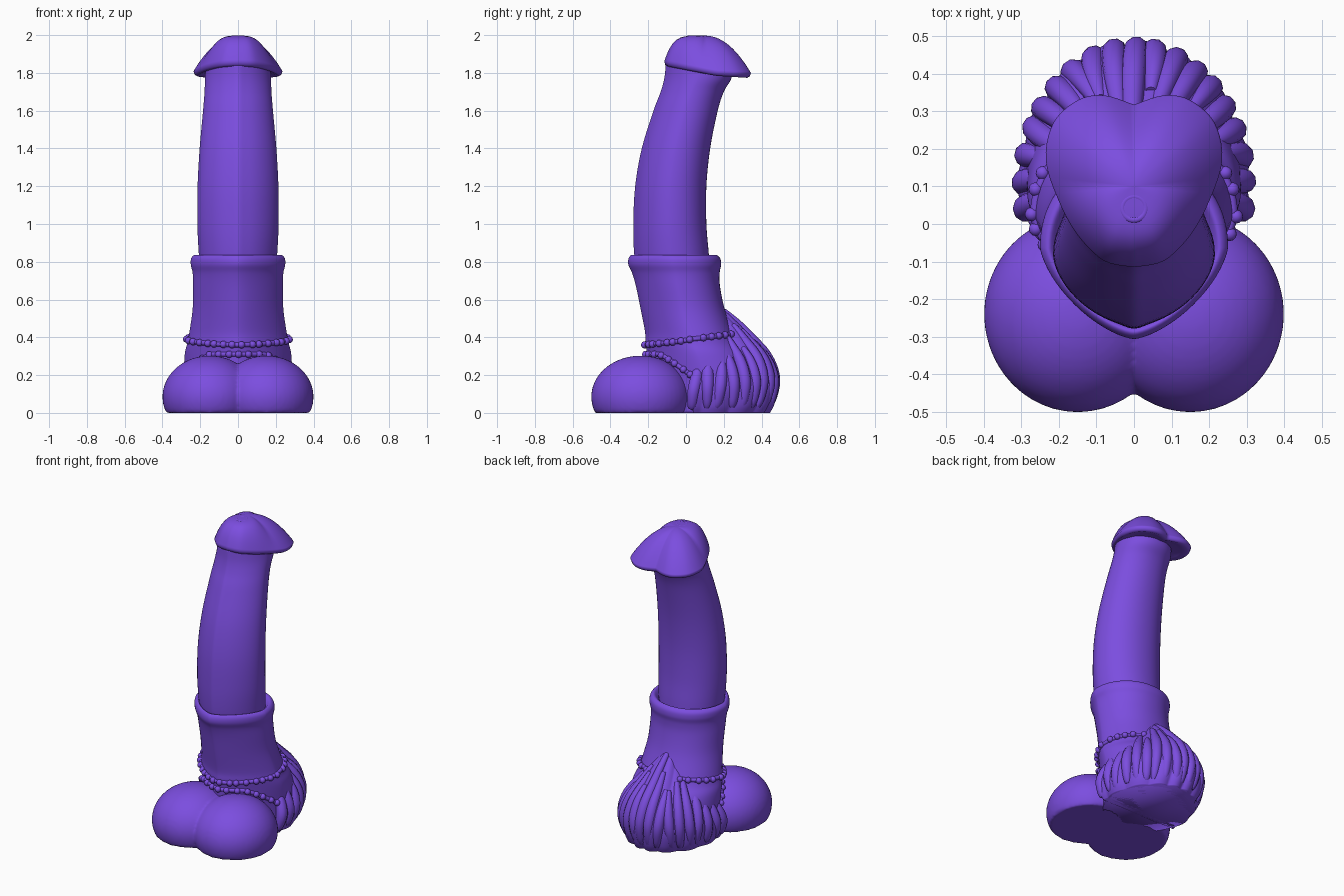
import bpy, bmesh, math, random
from math import sin, cos, pi, copysign
from mathutils import Vector

random.seed(4)
if "Cube" in bpy.data.objects:
    bpy.data.objects.remove(bpy.data.objects["Cube"])

purple = bpy.data.materials.new("violet")
purple.use_nodes = True
colour = (0.2, 0.075, 0.74, 1)
purple.diffuse_color = colour
purple.node_tree.nodes["Principled BSDF"].inputs["Base Color"].default_value = colour


def finish(name, bm):
    bmesh.ops.recalc_face_normals(bm, faces=bm.faces)
    mesh = bpy.data.meshes.new(name)
    bm.to_mesh(mesh)
    bm.free()
    mesh.materials.append(purple)
    for p in mesh.polygons:
        p.use_smooth = True
    obj = bpy.data.objects.new(name, mesh)
    bpy.context.collection.objects.link(obj)
    return obj


def loft(name, rings):
    """Skin a stack of closed rings and cap both ends."""
    bm = bmesh.new()
    loops = [[bm.verts.new(p) for p in ring] for ring in rings]
    n = len(loops[0])
    for a, b in zip(loops, loops[1:]):
        for i in range(n):
            j = (i + 1) % n
            bm.faces.new((a[i], a[j], b[j], b[i]))
    bm.faces.new(loops[0])
    bm.faces.new(loops[-1])
    return finish(name, bm)


def smooth_rows(rows, steps=6):
    """Catmull-Rom refinement of a list of tuples."""
    out = []
    for i in range(len(rows) - 1):
        quad = [rows[max(i - 1, 0)], rows[i], rows[i + 1], rows[min(i + 2, len(rows) - 1)]]
        for k in range(steps):
            t = k / steps
            out.append(tuple(
                b + t * ((c - a) + t * ((2*a - 5*b + 4*c - d) + t * (3*b - a - 3*c + d))) / 2
                for a, b, c, d in zip(*quad)))
    return out + [rows[-1]]


def section(row, angle, power, ridge=0.0):
    """Cross-section point: round at the back, pointed at the front."""
    z, front, back, width = row
    c, s = cos(angle), sin(angle)
    e = 2 / (power if s < 0 else 2.1)
    x = width * copysign(abs(c) ** e, c)
    y = (front + back) / 2 + (back - front) / 2 * copysign(abs(s) ** e, s)
    if s < 0:
        y -= ridge * math.exp(-(x / 0.03) ** 2)
    return Vector((x, y, z))


def tube_rings(rows, power, ridge=0.0, n=72):
    return [[section(r, 2 * pi * i / n, power, ridge) for i in range(n)] for r in rows]


# Sleeve and lower body: height, front, back, half width
sleeve_rows = smooth_rows([
    (0, -.20, .40, .27), (.15, -.20, .42, .285), (.30, -.205, .34, .283),
    (.37, -.215, .28, .268), (.43, -.217, .25, .257), (.55, -.24, .205, .24),
    (.67, -.265, .18, .238), (.74, -.285, .178, .24), (.785, -.305, .186, .25),
    (.82, -.303, .18, .247), (.835, -.285, .155, .225), (.80, -.26, .12, .20)])
loft("sleeve", tube_rings(sleeve_rows, 1.5))

# Curved column
column_rows = smooth_rows([
    (.76, -.255, .125, .20), (.85, -.268, .12, .208), (1.0, -.272, .108, .215),
    (1.2, -.262, .108, .214), (1.4, -.227, .128, .203), (1.6, -.165, .168, .185),
    (1.7, -.127, .20, .177), (1.77, -.108, .24, .175), (1.84, -.10, .25, .17)])
loft("column", tube_rings(column_rows, 1.7, 0.007))

# Heart-shaped cap: half outline from front to back, mirrored
half = smooth_rows([(0, -.115), (.08, -.098), (.15, -.03), (.2, .06), (.235, .17),
                    (.215, .27), (.15, .33), (.08, .343), (0, .318)], 5)
outline = half + [(-x, y) for x, y in half[-2:0:-1]]
CAP_Y = 0.1


def rim_height(y):
    return 1.86 - 0.05 * min(1, (y + .115) / .28) - 0.01 * max(0, (y - .17) / .17)


def cap_ring(scale, drop=None):
    ring = []
    for x, y in outline:
        rim = rim_height(y)
        if drop is None:
            blend = max(0, min(1, (CAP_Y - y) / .2))
            z = rim + (1.997 - rim) * (1 - scale ** (2.1 + 3 * blend))
        else:
            z = rim + drop
        ring.append((x * scale, CAP_Y + (y - CAP_Y) * scale, z))
    return ring


cap_rings = [cap_ring(.6, .0), cap_ring(.8, -.015), cap_ring(.92, -.026), cap_ring(.975, -.018)]
cap_rings += [cap_ring(s) for s in (1, .985, .96, .92, .87, .8, .7, .6, .5, .4, .3, .2, .1, .03)]
loft("cap", cap_rings)


def ring_torus(name, centre, major, minor, n=32, m=10):
    bm = bmesh.new()
    grid = [[bm.verts.new(Vector(centre) + Vector((
        (major + minor * cos(v)) * cos(u), (major + minor * cos(v)) * sin(u), minor * sin(v))))
        for v in (2 * pi * j / m for j in range(m))] for u in (2 * pi * i / n for i in range(n))]
    for i in range(n):
        for j in range(m):
            a, b = grid[i], grid[(i + 1) % n]
            k = (j + 1) % m
            bm.faces.new((a[j], b[j], b[k], a[k]))
    return finish(name, bm)


ring_torus("cap_ring", (0, .042, 1.988), .031, .01)


def ellipsoid(bm, centre, radii, u=16, v=10):
    verts = bmesh.ops.create_uvsphere(bm, u_segments=u, v_segments=v, radius=1)["verts"]
    for w in verts:
        w.co = Vector([c + r * k for c, r, k in zip(centre, radii, w.co)])


# Two rounded front lobes, fused and cut flat at the floor
bm = bmesh.new()
for side in (-1, 1):
    ellipsoid(bm, (side * .15, -.24, .085), (.25, .262, .218), 48, 32)
bmesh.ops.bisect_plane(bm, geom=bm.verts[:] + bm.edges[:] + bm.faces[:],
                       plane_co=(0, 0, 0), plane_no=(0, 0, -1), clear_outer=True)
bmesh.ops.holes_fill(bm, edges=[e for e in bm.edges if e.is_boundary])
lobes = finish("front_lobes", bm)
remesh = lobes.modifiers.new("fuse", 'REMESH')
remesh.mode = 'VOXEL'
remesh.voxel_size = 0.012
remesh.use_smooth_shade = True
soften = lobes.modifiers.new("soften", 'SMOOTH')
soften.factor = 0.5
soften.iterations = 4


# Beaded straps that follow the sleeve surface
def on_sleeve(angle, z):
    for a, b in zip(sleeve_rows, sleeve_rows[1:]):
        if a[0] <= z <= b[0]:
            t = (z - a[0]) / (b[0] - a[0])
            return section([p + t * (q - p) for p, q in zip(a, b)], angle, 1.5)


def cord(name, points, radii, closed=False):
    data = bpy.data.curves.new(name, 'CURVE')
    data.dimensions = '3D'
    data.bevel_depth = 1
    data.bevel_resolution = 3
    data.use_fill_caps = True
    line = data.splines.new('POLY')
    line.points.add(len(points) - 1)
    for p, co, r in zip(line.points, points, radii):
        p.co = (*co, 1)
        p.radius = r
    line.use_cyclic_u = closed
    line.use_smooth = True
    data.materials.append(purple)
    obj = bpy.data.objects.new(name, data)
    bpy.context.collection.objects.link(obj)
    return obj


def strap(name, path, count, closed):
    pts = [path(i / 96) for i in range(96 if closed else 97)]
    cord(name, pts, [.013] * len(pts), closed)
    # space the beads evenly along the strap
    bm = bmesh.new()
    length = sum((b - a).length for a, b in zip(pts, pts[1:]))
    walked, gap = 0, length / count
    for a, b in zip(pts, pts[1:]):
        walked += (b - a).length
        if walked >= gap:
            walked -= gap
            out = Vector((b.x, b.y - .03, 0)).normalized() * .008
            ellipsoid(bm, b + out, (.019, .019, .019), 12, 8)
    finish(name + "_beads", bm)


strap("upper_strap", lambda t: on_sleeve(2 * pi * t, .39 + .03 * sin(2 * pi * t)), 30, True)


def lower_path(t):
    k = 2 * t - 1
    return on_sleeve(-pi / 2 + k * 1.75, .31 - .27 * max(0, abs(k) - .35) ** 1.4 / .65 ** 1.4)


strap("lower_strap", lower_path, 22, False)

# Rear tuft: ridged mass with swept strands over it
tuft_profile = smooth_rows([(0, .88), (.05, .94), (.14, .985), (.22, .95), (.3, .85),
                            (.38, .68), (.46, .5), (.54, .28)], 5)


def tuft_point(theta, z, scale):
    shrink = 1 - .3 * (theta / 1.75) ** 2
    return Vector((.32 * scale * sin(theta), .1 + .4 * scale * cos(theta), z * shrink))


mass = []
for z, scale in tuft_profile:
    ring = []
    for i in range(141):
        theta = -1.75 + 3.5 * i / 140
        wave = abs(sin(8 * theta + 5 * z + .6 * sin(3 * theta)))
        ring.append(tuft_point(theta, z, scale * (.94 + .05 * wave)))
    mass.append(ring)
loft("tuft_mass", mass)

for i in range(19):
    theta = -1.72 + 3.44 * i / 18
    top = random.uniform(.36, .5) if i != 9 else .54
    sway = random.uniform(-.16, .16)
    fine = smooth_rows([p for p in tuft_profile if p[0] <= top][::-2], 2)
    pts, radii = [], []
    for k, (z, scale) in enumerate(fine):
        t = k / (len(fine) - 1)
        r = .006 + .028 * sin(pi * min(1, .08 + t * .82)) ** .8
        pts.append(tuft_point(theta + sway * (t - .5), max(z, .0) + .032 * t, scale - r * 2))
        radii.append(r)
    cord("tuft_strand", pts, radii)
